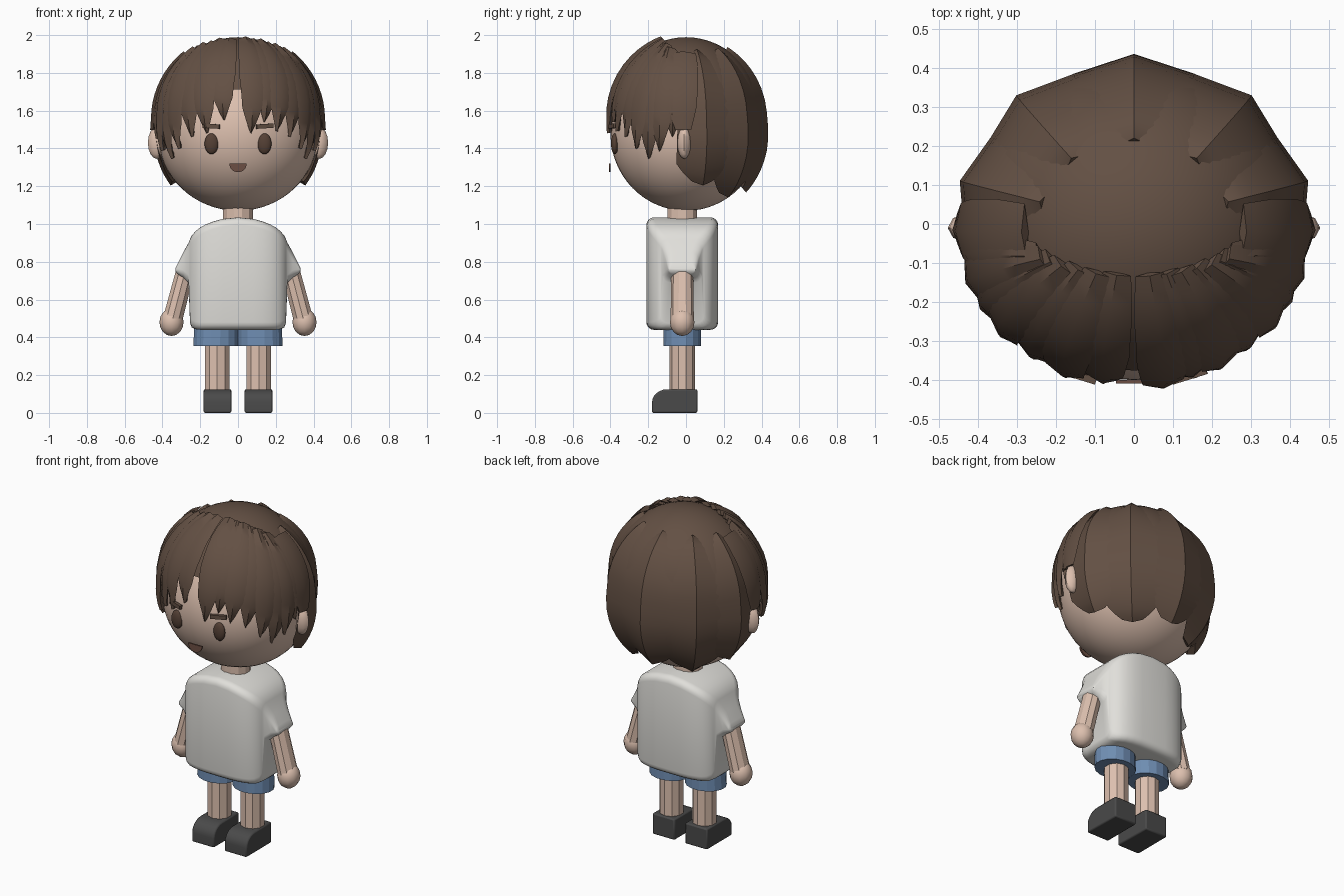
import bpy, bmesh, math
from mathutils import Vector, Matrix

if "Cube" in bpy.data.objects:
    bpy.data.objects.remove(bpy.data.objects["Cube"])


def material(name, rgb):
    m = bpy.data.materials.new(name)
    m.use_nodes = True
    m.diffuse_color = (*rgb, 1)
    m.node_tree.nodes["Principled BSDF"].inputs["Base Color"].default_value = (*rgb, 1)
    return m


SKIN = material("skin", (0.72, 0.525, 0.425))
HAIR = material("brown hair", (0.125, 0.08, 0.057))
EYE = material("dark brown eye", (0.09, 0.052, 0.036))
MOUTH = material("brown mouth", (0.15, 0.078, 0.057))
SHIRT = material("off white shirt", (0.75, 0.74, 0.705))
SHORTS = material("blue shorts", (0.16, 0.27, 0.45))
SHOE = material("charcoal shoe", (0.068, 0.068, 0.068))


def finish(name, bm, mat, angle=None):
    bmesh.ops.recalc_face_normals(bm, faces=bm.faces)
    mesh = bpy.data.meshes.new(name)
    bm.to_mesh(mesh)
    bm.free()
    mesh.materials.append(mat)
    ob = bpy.data.objects.new(name, mesh)
    bpy.context.collection.objects.link(ob)
    if angle:
        bpy.ops.object.select_all(action='DESELECT')
        ob.select_set(True)
        bpy.context.view_layer.objects.active = ob
        bpy.ops.object.shade_smooth_by_angle(angle=math.radians(angle))
    return ob


def loft(bm, rings):
    """Skin a closed tube over rings of equal length."""
    loops = [[bm.verts.new(p) for p in r] for r in rings]
    n = len(loops[0])
    for a, b in zip(loops, loops[1:]):
        for i in range(n):
            j = (i + 1) % n
            bm.faces.new((a[i], a[j], b[j], b[i]))
    bm.faces.new(loops[0][::-1])
    bm.faces.new(loops[-1])


def ball(name, loc, size, mat, seg=32, rings=20, angle=40):
    bm = bmesh.new()
    bmesh.ops.create_uvsphere(bm, u_segments=seg, v_segments=rings, radius=1)
    bmesh.ops.transform(bm, verts=bm.verts,
                        matrix=Matrix.Translation(loc) @ Matrix.Diagonal((*size, 1)))
    return finish(name, bm, mat, angle)


def tube(name, a, b, ra, rb, mat, sides, squash=1.0):
    bm = bmesh.new()
    rings = []
    for c, r in ((a, ra), (b, rb)):
        rings.append([Vector(c) + Vector((r * math.cos(t), r * squash * math.sin(t), 0))
                      for t in (2 * math.pi * (i + 0.5) / sides for i in range(sides))])
    loft(bm, rings)
    return finish(name, bm, mat)


# Hair is laid out on a rounded shell around the head
def shell(d, r):
    r *= 1 + 0.17 * max(0, -d.z)
    return Vector((0.455 * d.x * r, 0.43 * d.y * r, 1.55 + 0.45 * d.z * r))


def direction(phi, z):
    """Direction from the angle off the front and a height."""
    s = (z - 1.55) / 0.45
    c = math.sqrt(1 - s * s)
    p = math.radians(phi)
    return Vector((c * math.sin(p), -c * math.cos(p), s))


def crown(x, y):
    u, v = x / 0.455, y / 0.43
    return Vector((u, v, math.sqrt(1 - u * u - v * v)))


def strand(bm, start, tip, widths, ridge, edge, lift=0.0, tuck=0.0, bow=0.0, steps=12):
    rings = []
    for k in range(steps + 1):
        t = k / steps
        p = start.lerp(tip, t).normalized()
        side = p.cross(tip - start).normalized()
        p = (p + side * bow * math.sin(math.pi * t)).normalized()
        f = t * (len(widths) - 1)
        i = min(int(f), len(widths) - 2)
        w = widths[i] + (widths[i + 1] - widths[i]) * (f - i)
        up = lift * (1 - t) - tuck * t ** 4
        rings.append([shell((p - side * w).normalized(), edge + up),
                      shell(p, ridge + up),
                      shell((p + side * w).normalized(), edge + up),
                      shell(p, edge + up - 0.04)])
    loft(bm, rings)


# Head, ears and neck
ball("head", (0, 0, 1.48), (0.425, 0.40, 0.41), SKIN, 48, 32)
tube("neck", (0, -0.02, 0.98), (0, -0.02, 1.12), 0.082, 0.082, SKIN, 12)

# Crown cap, open over the face and below the nape
bm = bmesh.new()
bmesh.ops.create_uvsphere(bm, u_segments=48, v_segments=32, radius=1)
for v in bm.verts:
    v.co = shell(v.co.copy(), 0.925 + 0.05 * max(0, v.co.z))
bare = [f for f in bm.faces for c in [f.calc_center_median()]
        if (c.y < 0.02 and c.z < 1.7) or c.z < 1.24]
bmesh.ops.delete(bm, geom=bare, context='FACES')
finish("hair_cap", bm, HAIR, 40)

# Fringe: broad pointed locks fanning from the crown
bm = bmesh.new()
fringe = [(-80, 1.45), (-68, 1.39), (-57, 1.35), (-46, 1.40), (-34, 1.46), (-22, 1.48),
          (-10, 1.55), (9, 1.48), (19, 1.54), (28, 1.49), (39, 1.46), (50, 1.40),
          (60, 1.35), (70, 1.39), (80, 1.46)]
for k, (phi, z) in enumerate(fringe):
    s = math.sin(math.radians(phi))
    top = crown(0.25 * s, -0.13 + 0.05 * s * s)
    layer = 0.012 * (k % 2)
    strand(bm, top, direction(phi, z), (0.08, 0.13, 0.15, 0.12, 0.006),
           0.995 + layer, 0.965 + layer, 0.03, 0.035, 0.04 * s)
finish("hair_fringe", bm, HAIR, 35)

# Side panels above the ears
bm = bmesh.new()
for s in (-1, 1):
    strand(bm, crown(s * 0.28, -0.02), direction(s * 88, 1.50),
           (0.17, 0.2, 0.2, 0.17, 0.1), 1.01, 0.985, 0.02)
finish("hair_sides", bm, HAIR, 35)

# Back: broad ridged clumps with jagged ends
bm = bmesh.new()
for phi, z in ((180, 1.21), (140, 1.19), (-140, 1.19), (105, 1.24), (-105, 1.24)):
    p = math.radians(phi)
    strand(bm, crown(0.25 * math.sin(p), -0.22 * math.cos(p)), direction(phi, z),
           (0.06, 0.28, 0.38, 0.38, 0.38, 0.35, 0.12), 1.0, 0.945, steps=18)
finish("hair_back", bm, HAIR, 25)

# Mouth: a half disc
bm = bmesh.new()
loft(bm, [[(0.046 * math.cos(t), y, 1.32 - 0.046 * math.sin(t))
           for t in (math.pi * i / 12 for i in range(13))] for y in (-0.408, -0.399)])
finish("mouth", bm, MOUTH)

# Shirt: rounded sections swept from sleeve to sleeve (x, low, high, half depth)
half = [(0.0, 0.44, 1.035, 0.19), (0.08, 0.44, 1.027, 0.189), (0.13, 0.44, 1.014, 0.185),
        (0.17, 0.44, 0.998, 0.176), (0.20, 0.44, 0.982, 0.165), (0.225, 0.443, 0.962, 0.15),
        (0.245, 0.453, 0.938, 0.13), (0.254, 0.475, 0.92, 0.115), (0.262, 0.69, 0.90, 0.105),
        (0.29, 0.715, 0.85, 0.088), (0.32, 0.735, 0.79, 0.076), (0.331, 0.75, 0.768, 0.07)]
sections = [(-x, a, b, d) for x, a, b, d in half[:0:-1]] + half
bm = bmesh.new()
rings = []
for x, low, high, d in sections:
    r = min(0.04, (high - low) * 0.45)
    ring = []
    for q, (sy, sz) in enumerate(((1, 1), (-1, 1), (-1, -1), (1, -1))):
        cy = -0.02 + sy * (d - r)
        cz = high - r if sz > 0 else low + r
        for i in range(5):
            t = math.pi / 2 * (q + i / 4)
            ring.append((x, cy + r * math.cos(t), cz + r * math.sin(t)))
    rings.append(ring)
loft(bm, rings)
finish("shirt", bm, SHIRT, 60)

# Paired parts
for s, side in ((1, "left"), (-1, "right")):
    ball(side + "_ear", (s * 0.43, -0.01, 1.43), (0.047, 0.036, 0.085), SKIN, 8, 8, 50)
    ball(side + "_eye", (s * 0.14, -0.377, 1.425), (0.037, 0.02, 0.055), EYE, 20, 12)

    # Eyebrow
    bm = bmesh.new()
    bmesh.ops.create_cube(bm, size=1)
    bmesh.ops.transform(bm, verts=bm.verts, matrix=Matrix.Translation((s * 0.142, -0.389, 1.518))
                        @ Matrix.Rotation(s * 0.3, 4, 'Z') @ Matrix.Rotation(s * -0.06, 4, 'Y')
                        @ Matrix.Diagonal((0.092, 0.018, 0.023, 1)))
    finish(side + "_eyebrow", bm, HAIR)

    # Arm, hand, shorts and leg
    tube(side + "_arm", (s * 0.345, -0.02, 0.50), (s * 0.272, -0.02, 0.78), 0.056, 0.052,
         SKIN, 10, 1.1)
    ball(side + "_hand", (s * 0.352, -0.02, 0.48), (0.064, 0.065, 0.073), SKIN, 12, 8)
    tube(side + "_shorts_leg", (s * 0.118, -0.02, 0.355), (s * 0.116, -0.02, 0.48),
         0.12, 0.118, SHORTS, 16, 0.85)
    tube(side + "_leg", (s * 0.11, -0.02, 0.10), (s * 0.11, -0.02, 0.42), 0.068, 0.068, SKIN, 10)

    # Shoe: side profile with a rounded toe, extruded across
    profile = [(0.06, 0.0), (0.06, 0.125), (-0.10, 0.125)]
    profile += [(-0.10 - 0.08 * math.sin(t), 0.055 + 0.07 * math.cos(t))
                for t in (math.pi / 2 * i / 6 for i in range(1, 7))]
    profile.append((-0.18, 0.0))
    bm = bmesh.new()
    loft(bm, [[(x, y, z) for y, z in profile] for x in (s * 0.035, s * 0.182)])
    shoe = finish(side + "_shoe", bm, SHOE, 35)
    bevel = shoe.modifiers.new("soft edges", 'BEVEL')
    bevel.width = 0.008
    bevel.segments = 2
